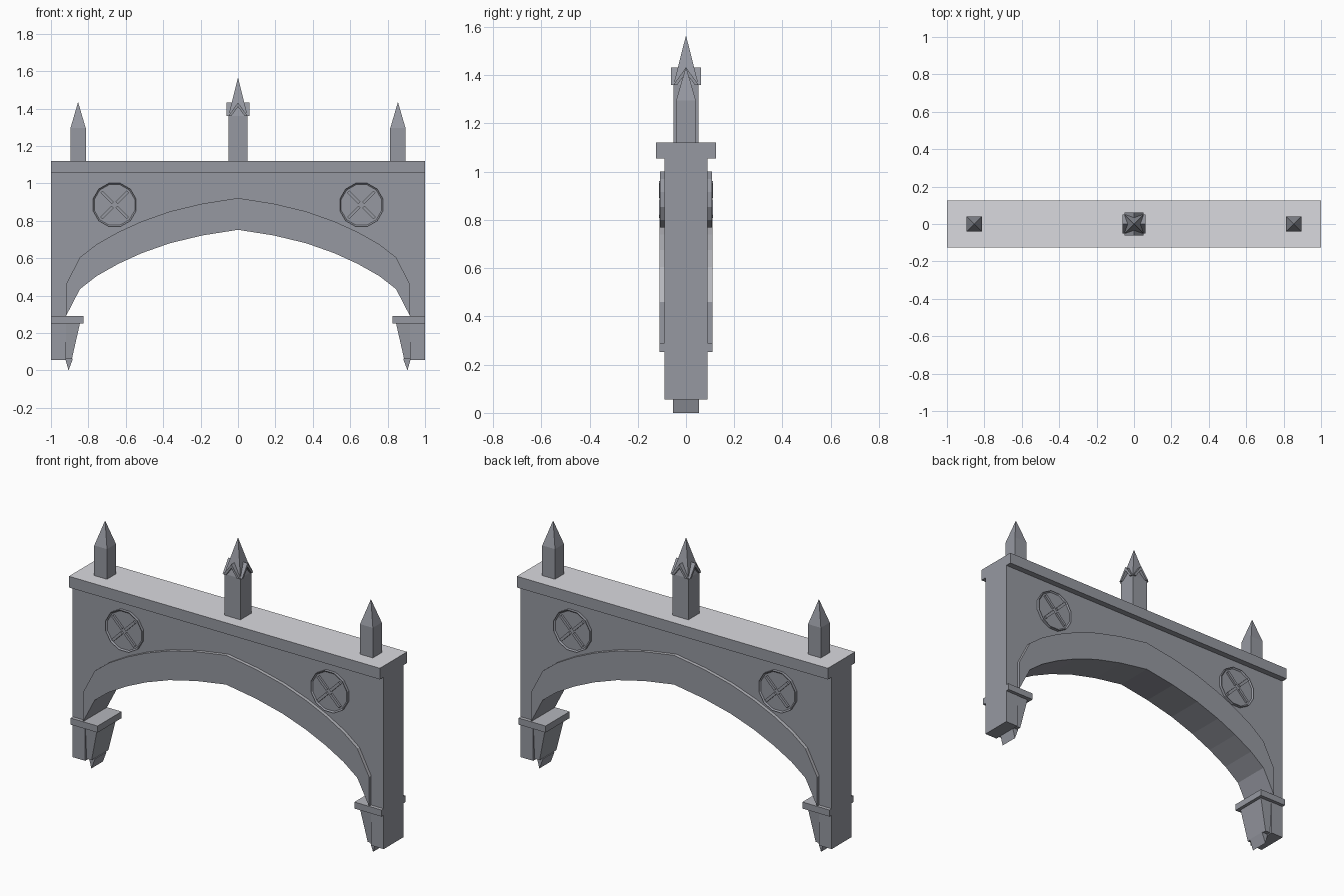
import bpy
import bmesh
from math import pi, radians
from mathutils import Matrix

if "Cube" in bpy.data.objects:
    bpy.data.objects.remove(bpy.data.objects["Cube"])


def material(name, colour):
    mat = bpy.data.materials.new(name)
    mat.use_nodes = True
    mat.diffuse_color = colour
    mat.node_tree.nodes["Principled BSDF"].inputs["Base Color"].default_value = colour
    return mat


stone = material("grey stone", (0.305, 0.315, 0.355, 1))
pale = material("pale stone", (0.70, 0.70, 0.74, 1))
worn = material("worn stone", (0.46, 0.465, 0.50, 1))


def finish(name, bm, top=None):
    """Make the object; upward faces take the top material if one is given."""
    bmesh.ops.recalc_face_normals(bm, faces=bm.faces)
    if top:
        for face in bm.faces:
            face.material_index = int(face.normal.z > 0.3)
    mesh = bpy.data.meshes.new(name)
    bm.to_mesh(mesh)
    bm.free()
    mesh.materials.append(stone)
    if top:
        mesh.materials.append(top)
    obj = bpy.data.objects.new(name, mesh)
    bpy.context.collection.objects.link(obj)
    return obj


def prism(name, outline, y0, y1, matrix=None, top=None):
    """Extrude an (x, z) outline along y."""
    bm = bmesh.new()
    face = bm.faces.new([bm.verts.new((x, y0, z)) for x, z in outline])
    new = bmesh.ops.extrude_face_region(bm, geom=[face])["geom"]
    moved = [v for v in new if isinstance(v, bmesh.types.BMVert)]
    bmesh.ops.translate(bm, verts=moved, vec=(0, y1 - y0, 0))
    if matrix:
        bm.transform(matrix)
    return finish(name, bm, top)


def box(name, x0, x1, half_y, z0, z1, top):
    return prism(name, [(x0, z0), (x1, z0), (x1, z1), (x0, z1)], -half_y, half_y, top=top)


def pinnacle(name, x, half, base, shoulder, tip):
    """Square shaft under a pyramid spire."""
    bm = bmesh.new()
    bmesh.ops.create_cube(bm, size=1, matrix=Matrix.Translation((x, 0, (base + shoulder) / 2))
                          @ Matrix.Diagonal((2 * half, 2 * half, shoulder - base, 1)))
    top = max(bm.faces, key=lambda f: f.calc_center_median().z)
    apex = bmesh.ops.poke(bm, faces=[top])["verts"][0]
    apex.co.z = tip
    return finish(name, bm)


# Arch curve: right half from springing to crown, then mirrored
half_arch = [(0.92, 0.29), (0.845, 0.435), (0.755, 0.505), (0.64, 0.57),
             (0.515, 0.627), (0.365, 0.68), (0.19, 0.722), (0, 0.752)]
intrados = half_arch + [(-x, z) for x, z in reversed(half_arch[:-1])]
extrados = [(x, z + 0.17) for x, z in intrados]

# Main wall with the arched opening
prism("arch_wall", [(0.92, 0.055)] + intrados
      + [(-0.92, 0.055), (-1, 0.055), (-1, 1.055), (1, 1.055), (1, 0.055)], -0.09, 0.09)

# Coping slab
box("coping", -1, 1, 0.125, 1.055, 1.12, pale)

# Raised arch bands on both faces
for side, label in ((-1, "front"), (1, "back")):
    prism("arch_band_" + label, intrados + extrados[::-1], side * 0.09, side * 0.11, top=worn)

for s, label in ((1, "left"), (-1, "right")):
    # Corbel: ledge, tapered block and pendant
    box("corbel_ledge_" + label, s * 0.826, s, 0.11, 0.252, 0.29, worn)
    block = prism("corbel_block_" + label,
                  [(s * 0.93, 0.252), (s * 0.845, 0.252), (s * 0.888, 0.062), (s * 0.93, 0.062)],
                  -0.088, 0.088)
    for v in block.data.vertices:
        if v.co.z < 0.1:
            v.co.y *= 0.87
    prism("corbel_pendant_" + label,
          [(s * 0.926, 0.07), (s * 0.883, 0.062), (s * 0.906, 0)], -0.053, 0.053)

    # Outer pinnacle
    pinnacle("pinnacle_" + label, s * 0.855, 0.041, 1.12, 1.295, 1.435)

    # Rimmed roundels with four diagonal bars, front and back
    for f, face in ((-1, "front"), (1, "back")):
        bm = bmesh.new()
        bmesh.ops.create_cone(bm, cap_ends=True, segments=12, radius1=0.12, radius2=0.12,
                              depth=0.026, matrix=Matrix.Translation((s * 0.66, f * 0.094, 0.885))
                              @ Matrix.Rotation(pi / 2, 4, "X") @ Matrix.Rotation(pi / 12, 4, "Z"))
        disc = max(bm.faces, key=lambda p: f * p.calc_center_median().y)
        bmesh.ops.inset_region(bm, faces=[disc], thickness=0.008)
        bmesh.ops.translate(bm, verts=disc.verts, vec=(0, f * -0.007, 0))
        finish(f"roundel_{label}_{face}", bm)
        for i in range(4):
            place = (Matrix.Translation((s * 0.66, 0, 0.885))
                     @ Matrix.Rotation(radians(45 + 90 * i), 4, "Y"))
            prism(f"roundel_bar_{label}_{face}_{i}",
                  [(0.015, -0.008), (0.1, -0.008), (0.1, 0.008), (0.015, 0.008)],
                  f * 0.095, f * 0.112, place)

# Central pinnacle with a small gable on each face
pinnacle("pinnacle_centre", 0, 0.052, 1.12, 1.36, 1.565)
chevron = [(-0.052, 1.36), (0, 1.432), (0.052, 1.36), (0.036, 1.36), (0, 1.41), (-0.036, 1.36)]
for i in range(4):
    prism(f"gable_{i}", chevron, -0.062, -0.03, Matrix.Rotation(i * pi / 2, 4, "Z"))
